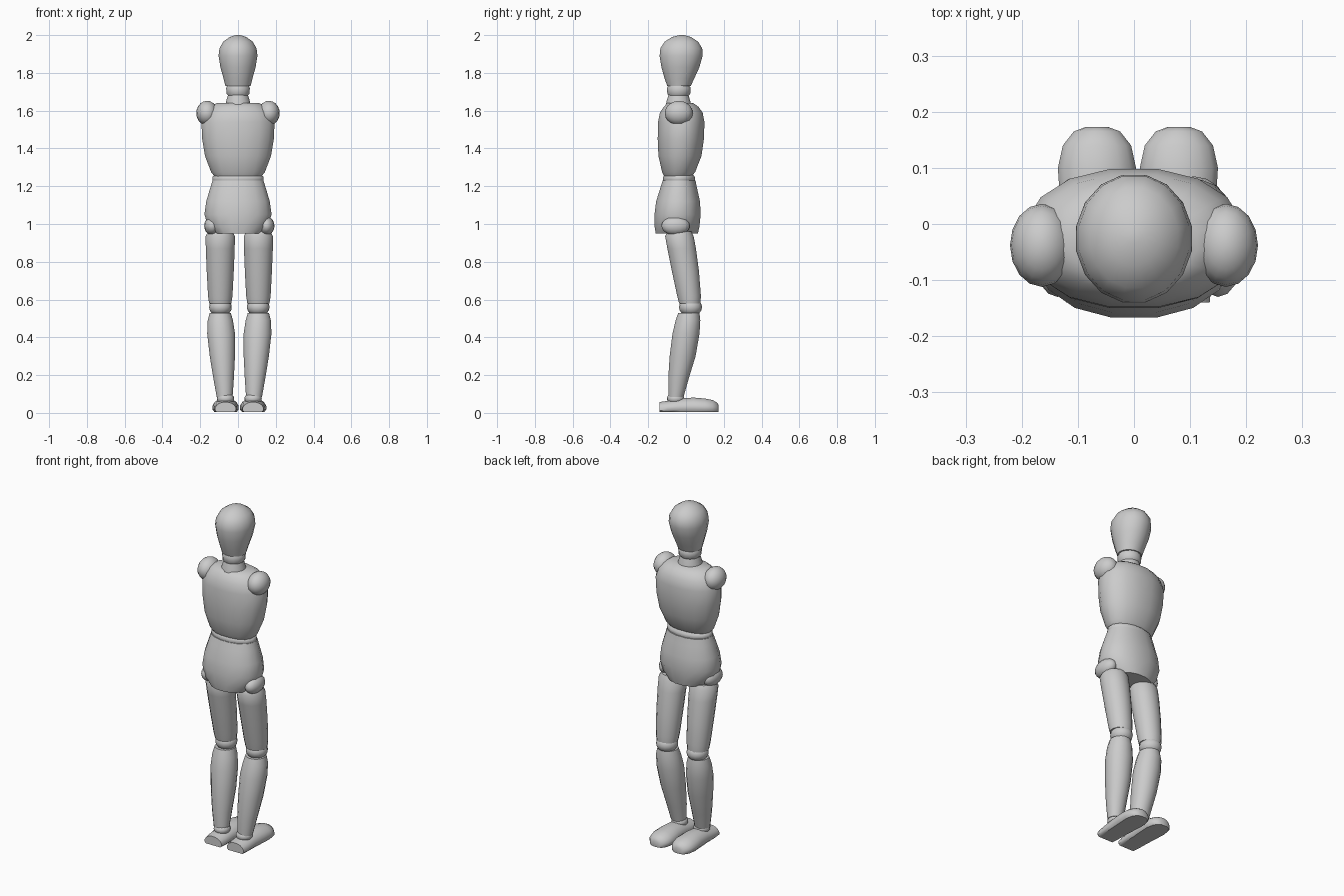
import bpy
import bmesh
from math import cos, sin, tau, radians, copysign
from mathutils import Matrix, Vector

SIDES = 16
LEG_SHIFT = 0.007

cube = bpy.data.objects.get("Cube")
if cube:
    bpy.data.objects.remove(cube, do_unlink=True)

# One plain grey for the whole figure
GREY = (0.6, 0.6, 0.6, 1)
grey = bpy.data.materials.new("matte grey")
grey.use_nodes = True
grey.diffuse_color = GREY
grey.node_tree.nodes["Principled BSDF"].inputs["Base Color"].default_value = GREY


def finish(name, bm):
    """Turn a bmesh into a smooth shaded grey object."""
    bmesh.ops.recalc_face_normals(bm, faces=bm.faces)
    mesh = bpy.data.meshes.new(name)
    bm.to_mesh(mesh)
    bm.free()
    mesh.materials.append(grey)
    obj = bpy.data.objects.new(name, mesh)
    bpy.context.collection.objects.link(obj)
    bpy.ops.object.select_all(action="DESELECT")
    obj.select_set(True)
    bpy.context.view_layer.objects.active = obj
    bpy.ops.object.shade_smooth_by_angle(angle=radians(45))
    return obj


def skin(name, rings):
    """Bridge a stack of equal point rings and cap both ends."""
    bm = bmesh.new()
    loops = [[bm.verts.new(p) for p in ring] for ring in rings]
    for low, high in zip(loops, loops[1:]):
        for i in range(SIDES):
            j = (i + 1) % SIDES
            bm.faces.new((low[i], low[j], high[j], high[i]))
    bm.faces.new(loops[0])
    bm.faces.new(loops[-1])
    return finish(name, bm)


def angles():
    return [tau * (i + 0.5) / SIDES for i in range(SIDES)]


def power(value, exponent):
    return copysign(abs(value) ** exponent, value)


def body(name, sections, centre=lambda z: 0, boxy=1):
    """Upright part; each section is height, half width, y at -y side, y at +y side."""
    rings = []
    for z, half, near, far in sections:
        mid, depth = (near + far) / 2, (far - near) / 2
        rings.append([(centre(z) + half * power(cos(a), boxy),
                       mid + depth * power(sin(a), boxy), z) for a in angles()])
    return skin(name, rings)


def ball(name, centre, radii):
    bm = bmesh.new()
    place = Matrix.Translation(Vector(centre)) @ Matrix.Diagonal((*radii, 1))
    bmesh.ops.create_uvsphere(bm, u_segments=SIDES, v_segments=10, radius=1, matrix=place)
    return finish(name, bm)


def foot(name, x, sections):
    """Flat soled foot lofted from heel to toe: y, half width, height."""
    rings = [[(x + half * cos(a), y, max(0.005, height * (0.35 + 0.65 * sin(a))))
              for a in angles()] for y, half, height in sections]
    return skin(name, rings)


# Egg shaped head
body("head", [
    (1.73, .068, -.1, .026), (1.77, .078, -.115, .045), (1.83, .095, -.132, .073),
    (1.89, .105, -.142, .09), (1.93, .1, -.138, .088), (1.965, .08, -.115, .066),
    (1.99, .045, -.075, .028), (2, .012, -.035, -.01)])

# Neck: a flared collar and a ball joint
body("neck_collar", [
    (1.62, .07, -.11, .03), (1.65, .064, -.104, .024), (1.69, .052, -.092, .012)])
body("neck_joint", [
    (1.675, .05, -.09, .01), (1.69, .062, -.1, .024), (1.72, .064, -.102, .026),
    (1.74, .055, -.092, .015)])

# Chest, waist ring and pelvis
body("chest", [
    (1.25, .125, -.115, .03), (1.275, .145, -.128, .05), (1.36, .178, -.148, .084),
    (1.45, .193, -.152, .097), (1.54, .197, -.15, .1), (1.59, .178, -.14, .09),
    (1.62, .15, -.12, .068), (1.64, .115, -.1, .04)], boxy=.92)
body("waist_ring", [
    (1.21, .125, -.115, .04), (1.235, .139, -.124, .05), (1.25, .137, -.122, .048),
    (1.265, .12, -.11, .035)])
body("pelvis", [
    (.95, .125, -.162, .065), (.985, .16, -.168, .073), (1.05, .181, -.169, .08),
    (1.12, .171, -.16, .076), (1.19, .15, -.138, .06), (1.23, .137, -.125, .052)],
    boxy=.92)


def limbs(side, sign):
    """Shoulder joint and complete leg of one side."""
    def at(x):
        return sign * x + LEG_SHIFT

    def lean(z):
        return at(0.073 + 0.028 * min(1, z / 0.5))

    ball(side + "_shoulder", (sign * .164, -.038, 1.587), (.057, .074, .065))
    ball(side + "_hip_joint", (at(.143), -.055, .99), (.043, .075, .05))
    body(side + "_thigh", [
        (.58, .06, -.038, .078), (.62, .066, -.048, .08), (.75, .073, -.076, .07),
        (.87, .078, -.1, .054), (.935, .079, -.112, .042), (.96, .065, -.1, .03)], lean)
    ball(side + "_knee", (at(.1), .024, .56), (.06, .061, .05))
    body(side + "_shin", [
        (.085, .043, -.094, -.012), (.18, .055, -.095, .015), (.3, .068, -.088, .052),
        (.42, .075, -.073, .073), (.49, .068, -.056, .077), (.53, .057, -.042, .072)], lean)
    ball(side + "_ankle", (at(.073), -.055, .075), (.046, .046, .033))
    foot(side + "_foot", at(.073), [
        (-.14, .056, .058), (-.1, .06, .064), (-.03, .062, .078), (.04, .067, .082),
        (.1, .071, .077), (.14, .062, .069), (.165, .042, .055), (.173, .02, .04)])


for side, sign in (("left", 1), ("right", -1)):
    limbs(side, sign)
